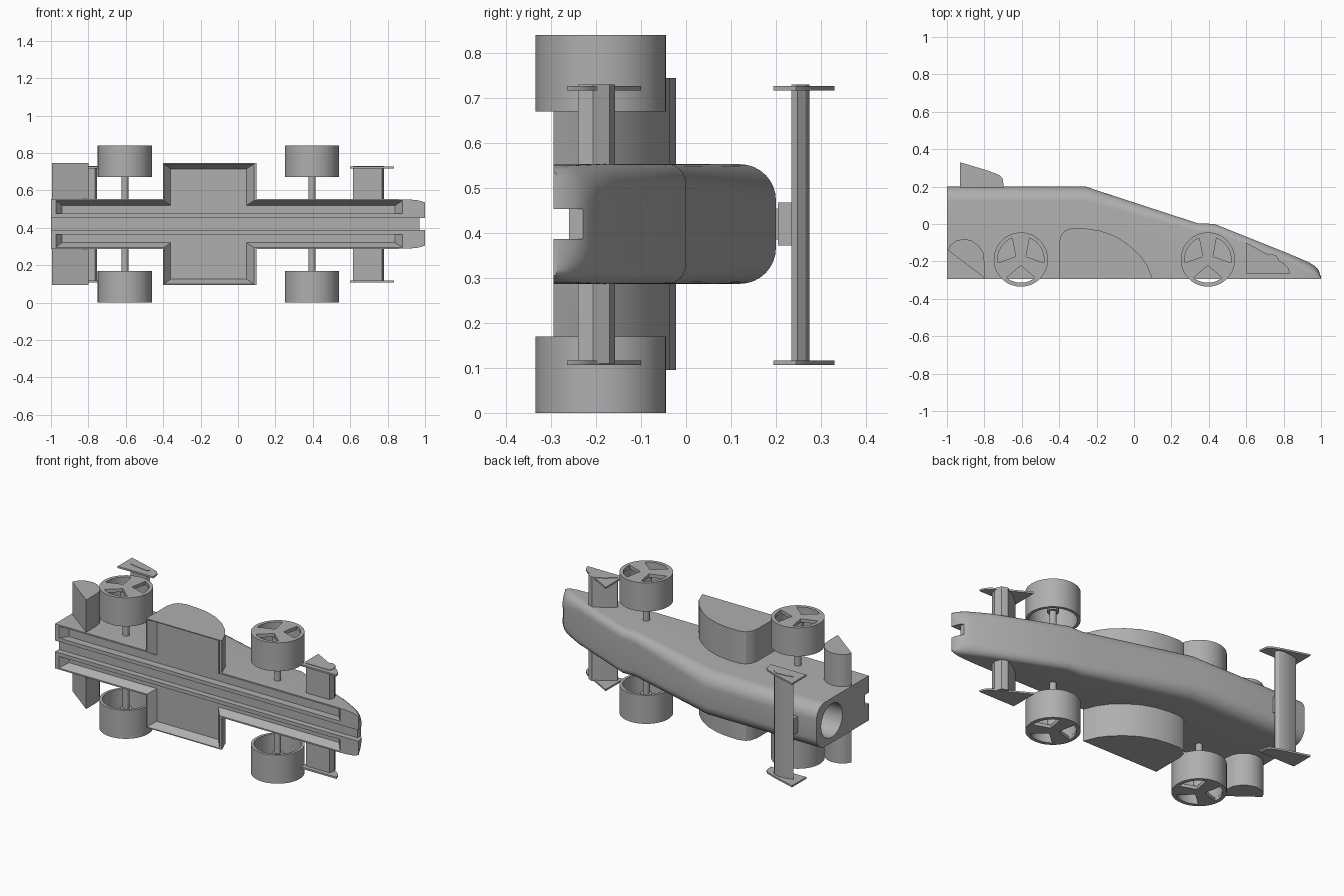
import bpy, bmesh
from math import sin, cos, pi, radians

if "Cube" in bpy.data.objects:
    bpy.data.objects.remove(bpy.data.objects["Cube"])

MID = 0.42       # height of the car's centre plane (the car lies on its side)
BASE = -0.295    # underside of the car

grey = bpy.data.materials.new("plain_grey")
grey.use_nodes = True
COLOR = (0.43, 0.43, 0.43, 1)
grey.diffuse_color = COLOR
grey.node_tree.nodes["Principled BSDF"].inputs["Base Color"].default_value = COLOR


def loft(name, rings):
    """Skin a list of equal point rings and cap both ends."""
    bm = bmesh.new()
    rows = [[bm.verts.new(p) for p in ring] for ring in rings]
    n = len(rows[0])
    for a, b in zip(rows, rows[1:]):
        for i in range(n):
            j = (i + 1) % n
            bm.faces.new((a[i], a[j], b[j], b[i]))
    bm.faces.new(rows[0])
    bm.faces.new(rows[-1])
    bmesh.ops.recalc_face_normals(bm, faces=bm.faces)
    mesh = bpy.data.meshes.new(name)
    bm.to_mesh(mesh)
    bm.free()
    mesh.materials.append(grey)
    obj = bpy.data.objects.new(name, mesh)
    bpy.context.collection.objects.link(obj)
    return obj


def prism(name, outline, z0, z1):
    return loft(name, [[(x, y, z) for x, y in outline] for z in (z0, z1)])


def circle(x, y, r, n=48):
    return [(x + r * cos(2 * pi * i / n), y + r * sin(2 * pi * i / n)) for i in range(n)]


def box(name, x0, x1, y0, y1, z0, z1):
    return prism(name, [(x0, y0), (x1, y0), (x1, y1), (x0, y1)], z0, z1)


def recess(x0, x1, z0, z1, inset0, inset1, depth=0.045):
    """Sloping-sided cutter for the underside; insets shrink its floor."""
    rings = []
    for y, t in ((BASE - 0.01, -0.2), (BASE + depth, 1)):
        a, b, c, d = x0 + 0.035 * t, x1 - 0.04 * t, z0 + inset0 * t, z1 - inset1 * t
        rings.append([(a, y, c), (b, y, c), (b, y, d), (a, y, d)])
    return loft("underside_cutter", rings)


def cut(obj, cutters):
    for cutter in cutters:
        mod = obj.modifiers.new("cut", 'BOOLEAN')
        mod.operation = 'DIFFERENCE'
        mod.solver = 'EXACT'
        mod.object = cutter
        bpy.context.view_layer.objects.active = obj
        bpy.ops.object.modifier_apply(modifier=mod.name)


def discard(cutters):
    for cutter in cutters:
        bpy.data.objects.remove(cutter)


# Body: cross-sections of x, top, half width, corner width, corner height
sections = [(-1, .2, .133, .08, .08), (-.26, .2, .133, .08, .08), (.34, .004, .133, .05, .045),
            (.43, 0, .133, .045, .04), (.83, -.16, .133, .05, .045), (.92, -.198, .131, .07, .055),
            (.96, -.219, .127, .08, .055), (.985, -.243, .121, .085, .04), (1, -.283, .115, .085, .008)]


def body_ring(x, top, half, cw, ch):
    side = [(BASE, half)]
    for i in range(9):
        a = i / 8 * pi / 2
        side.append((top - ch + ch * sin(a), half - cw + cw * cos(a)))
    ring = side + [(y, -z) for y, z in reversed(side)]
    return [(x, y, MID + z) for y, z in ring]


body = loft("body", [body_ring(*s) for s in sections])

# Side pods and rear pods run through the body
side_pods = prism("side_pods", [(-.4, BASE), (-.4, -.1), (-.39, -.06), (-.37, -.035), (-.33, -.022),
                                (-.26, -.024), (-.18, -.036), (-.1, -.065), (-.03, -.11), (.03, -.165),
                                (.07, -.22), (.1, BASE)], MID - .325, MID + .325)
rear_pods = prism("rear_pods", [(-.995, -.14), (-.98, -.11), (-.95, -.088), (-.905, -.08), (-.865, -.09),
                                (-.83, -.115), (-.805, -.155), (-.8, -.2), (-.8, -.288)],
                  MID - .325, MID + .325)

# Underside recesses, centre channel and nose notch
under = [box("channel_cutter", -1.1, 1.1, -.4, -.26, MID - .033, MID + .033),
         box("nose_cutter", .97, 1.1, -.4, -.1, MID - .033, MID + .033)]
for s in (-1, 1):
    for x0, x1, reach in ((-.975, .88, .125), (-.395, .085, .32)):
        if s > 0:
            under.append(recess(x0, x1, MID + .055, MID + reach, 0, .025))
        else:
            under.append(recess(x0, x1, MID - reach, MID - .055, .025, 0))
for part in (body, side_pods, rear_pods):
    cut(part, under)
discard(under)

# Round bore in the tail
bore = loft("bore_cutter", [[(x, .055 + y, MID + z) for y, z in circle(0, 0, .1)] for x in (-1.1, -.5)])
cut(body, [bore])
discard([bore])

# Wings with end plates and the rear wing's post
def aerofoil(x0, x1, y0, y1, lift):
    """Rounded leading edge at x1, thin trailing edge at x0."""
    pts = []
    for t, h in ((0, .1), (.35, .65), (.7, 1), (.9, .85), (1, .4)):
        pts.append((x0 + (x1 - x0) * t, y0 + (y1 - y0) * h + lift * (1 - t)))
    low = [(x1 - .01, y0), (x0 + .4 * (x1 - x0), y0 + lift * .5), (x0, y0 + lift)]
    return pts + low


prism("rear_wing", aerofoil(-.89, -.755, .235, .268, .022), .11, .73)
prism("front_wing", aerofoil(.615, .78, -.24, -.158, 0), .11, .73)
rear_plate = [(-.93, .195), (-.93, .33), (-.78, .285), (-.72, .262), (-.703, .245), (-.695, .195)]
front_plate = [(.6, -.1), (.6, -.265), (.835, -.265), (.825, -.235), (.8, -.21)]
for side, z in (("right", .107), ("left", .717)):
    prism("rear_end_plate_" + side, rear_plate, z, z + .01)
    prism("front_end_plate_" + side, front_plate, z, z + .01)
box("rear_wing_post", -.88, -.79, .19, .21, MID - .035, MID + .035)
box("rear_wing_mount", -.88, -.78, .205, .245, MID - .048, MID + .048)


# Wheels: hollow drums with a three-spoked outer face
def wheel(name, x, y, outer, inner):
    s = 1 if inner > outer else -1
    drum = prism(name, circle(x, y, .145, 64), outer, inner)
    cutters = [prism("drum_cutter", circle(x, y, .128, 64), outer + s * .02, inner + s * .02)]
    for k in range(3):
        mid = radians(30 + 120 * k)
        hole = [(x + .032 * cos(mid), y + .032 * sin(mid))]
        for i in range(9):
            a = mid + radians(-38 + 76 * i / 8)
            hole.append((x + .124 * cos(a), y + .124 * sin(a)))
        cutters.append(prism("spoke_cutter", hole, outer - s * .02, outer + s * .04))
    cut(drum, cutters)
    discard(cutters)
    prism(name + "_hub", circle(x, y, .032, 32), outer + s * .015, outer + s * .12)


for end, x in (("rear", -.605), ("front", .395)):
    wheel(end + "_wheel_right", x, -.19, 0, .17)
    wheel(end + "_wheel_left", x, -.19, 2 * MID, 2 * MID - .17)
    prism(end + "_axle", circle(x, -.19, .019, 24), .01, 2 * MID - .01)

# Smooth the curved surfaces, keeping edges sharp
bpy.ops.object.select_all(action='DESELECT')
for obj in bpy.context.collection.objects:
    if obj.type == 'MESH' and grey.name in obj.data.materials:
        obj.select_set(True)
        bpy.context.view_layer.objects.active = obj
bpy.ops.object.shade_smooth_by_angle(angle=radians(30))
